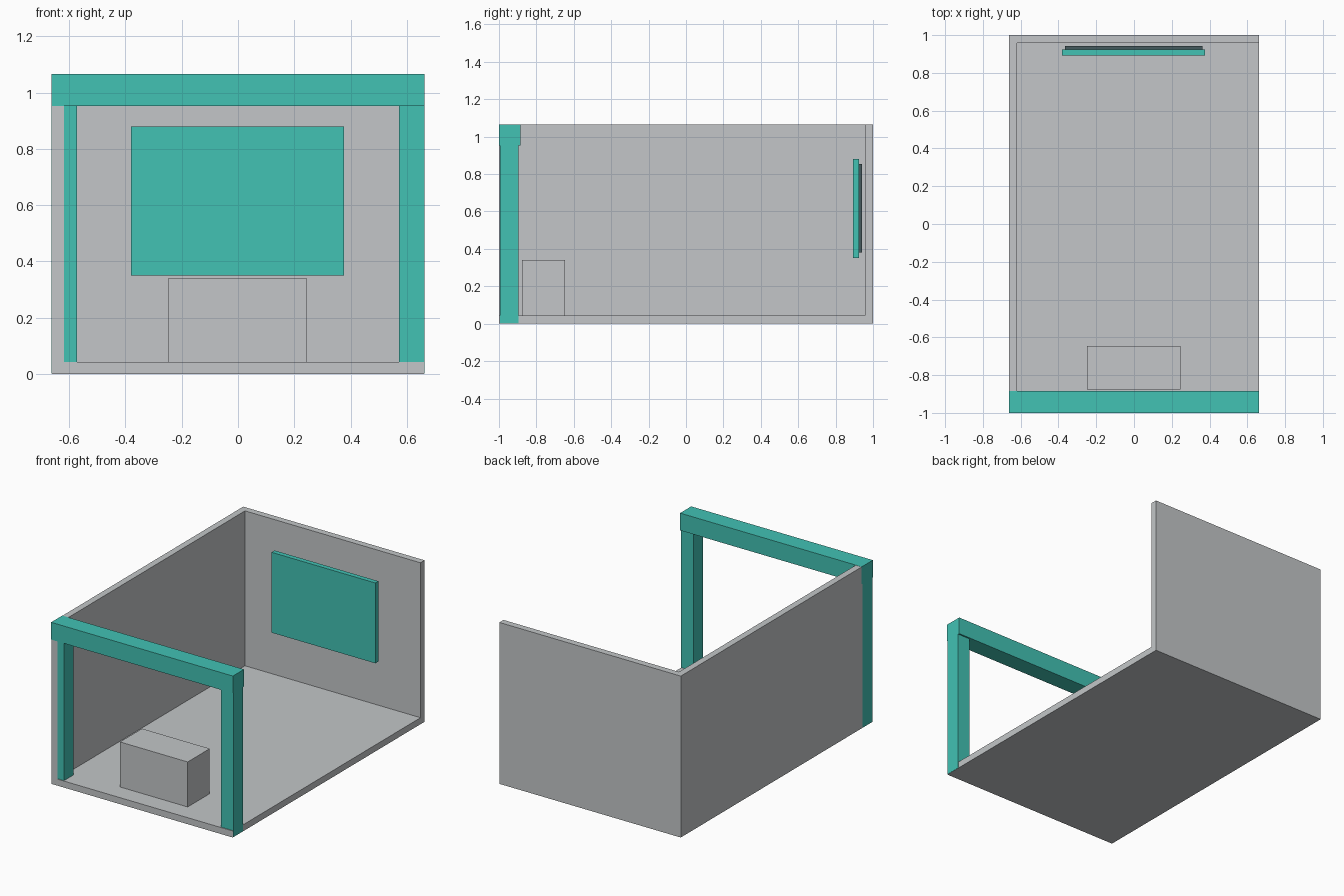
import bpy

cube = bpy.data.objects.get("Cube")
if cube:
    bpy.data.objects.remove(cube, do_unlink=True)


def make_material(name, rgb):
    mat = bpy.data.materials.new(name)
    mat.use_nodes = True
    color = (*rgb, 1.0)
    mat.diffuse_color = color
    for node in mat.node_tree.nodes:
        if node.type == 'BSDF_PRINCIPLED':
            node.inputs["Base Color"].default_value = color
    return mat


grey = make_material("light grey", (0.546, 0.565, 0.578))
teal = make_material("teal", (0.054, 0.539, 0.456))
slate = make_material("dark slate", (0.06, 0.1, 0.11))


def box(name, mat, x, y, z):
    """Axis-aligned box from three (low, high) spans."""
    spans = (x, y, z)
    bpy.ops.mesh.primitive_cube_add(size=1, location=[(a + b) / 2 for a, b in spans])
    obj = bpy.context.object
    obj.name = name
    obj.scale = [b - a for a, b in spans]
    bpy.ops.object.transform_apply(location=False, rotation=False, scale=True)
    obj.data.materials.append(mat)
    return obj


W = 0.662       # half width
T = 0.043       # slab thickness
H = 1.065       # wall height
BEAM_Z = 0.952  # underside of the beam
E = 0.001       # lift that keeps the frame clear of coplanar walls

# Room shell
box("floor", grey, (-W, W), (-1, 1), (0, T))
box("right_wall", grey, (-W, -W + T), (-1, 1), (T, H))
box("back_wall", grey, (-W + T, W), (1 - T, 1), (T, H))

# Entrance frame
for side, name in ((-1, "right_post"), (1, "left_post")):
    span = sorted((side * 0.573, side * (W + E)))
    box(name, teal, span, (-0.995, -0.895), (E, BEAM_Z))
box("top_beam", teal, (-W - E, W + E), (-1 - E, -0.885), (BEAM_Z, H + E))

# Counter near the entrance
box("counter", grey, (-0.248, 0.246), (-0.876, -0.646), (T, 0.34))

# Wall panel with its backing
box("wall_panel", teal, (-0.38, 0.377), (0.893, 0.925), (0.35, 0.88))
box("panel_backing", slate, (-0.365, 0.362), (0.925, 0.942), (0.38, 0.855))
